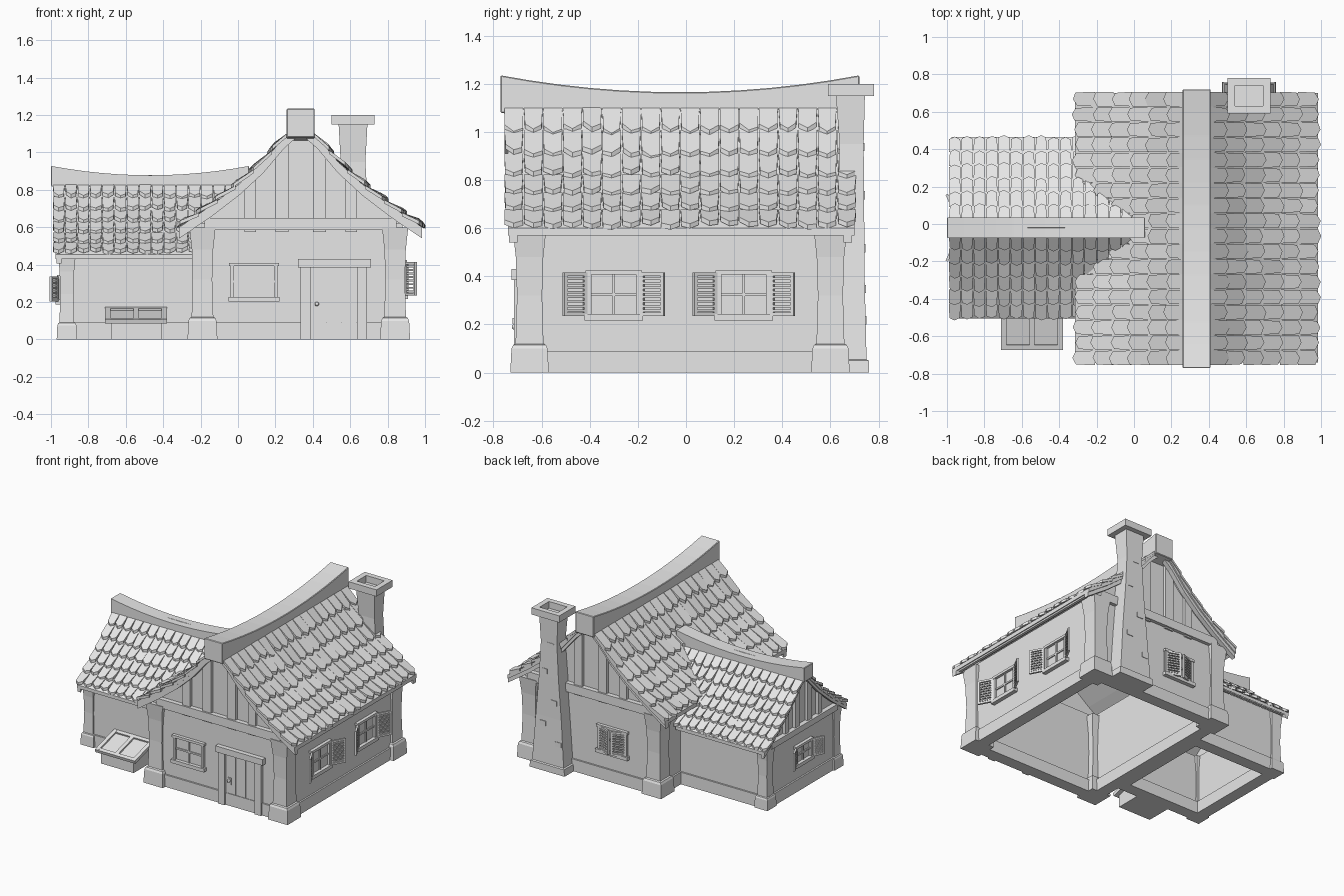
import bpy, bmesh, math, random
from mathutils import Matrix, Vector

random.seed(4)
cube = bpy.data.objects.get("Cube")
if cube:
    bpy.data.objects.remove(cube)

grey = bpy.data.materials.new("plain_grey")
grey.use_nodes = True
grey.diffuse_color = (0.8, 0.8, 0.8, 1)
grey.node_tree.nodes["Principled BSDF"].inputs["Base Color"].default_value = (0.8, 0.8, 0.8, 1)


def finish(name, bm, matrix=None):
    if matrix:
        bm.transform(matrix)
    bmesh.ops.recalc_face_normals(bm, faces=bm.faces)
    mesh = bpy.data.meshes.new(name)
    bm.to_mesh(mesh)
    bm.free()
    mesh.materials.append(grey)
    bpy.context.collection.objects.link(bpy.data.objects.new(name, mesh))


def box(bm, x0, x1, y0, y1, z0, z1, matrix=None):
    mid = Vector((x0 + x1, y0 + y1, z0 + z1)) / 2
    m = Matrix.Translation(mid) @ Matrix.Diagonal((x1 - x0, y1 - y0, z1 - z0, 1))
    bmesh.ops.create_cube(bm, size=1, matrix=matrix @ m if matrix else m)


def loft(bm, rings):
    rows = [[bm.verts.new(p) for p in ring] for ring in rings]
    n = len(rows[0])
    for a, b in zip(rows, rows[1:]):
        for i in range(n):
            j = (i + 1) % n
            bm.faces.new((a[i], a[j], b[j], b[i]))
    bm.faces.new(rows[0])
    bm.faces.new(rows[-1])


def square(cx, cy, z, hx, hy):
    return [(cx + a * hx, cy + b * hy, z) for a, b in ((-1, -1), (1, -1), (1, 1), (-1, 1))]


def wall_ring(bm, x0, x1, y0, y1, z0, z1, t):
    box(bm, x0, x1, y0, y0 + t, z0, z1)
    box(bm, x0, x1, y1 - t, y1, z0, z1)
    box(bm, x0, x0 + t, y0 + t, y1 - t, z0, z1)
    box(bm, x1 - t, x1, y0 + t, y1 - t, z0, z1)


# Hollow walls and the low plinth around them
for name, (x0, x1, y0, y1, top) in {"main": (-0.23, 0.88, -0.69, 0.64, 0.62),
                                    "wing": (-0.945, -0.2, -0.445, 0.395, 0.46)}.items():
    bm = bmesh.new()
    wall_ring(bm, x0, x1, y0, y1, 0.01, top, 0.05)
    finish(name + "_walls", bm)
    bm = bmesh.new()
    wall_ring(bm, x0 - 0.012, x1 + 0.012, y0 - 0.012, y1 + 0.012, 0, 0.09, 0.09)
    finish(name + "_plinth", bm)

# Corner posts with a pedestal and a waisted shaft
post = [(0, 0.08), (0.1, 0.075), (0.115, 0.068), (0.12, 0.058), (0.32, 0.052), (0.48, 0.057), (0.6, 0.07)]
for name, xs, ys, w, h in (("main_post", (-0.19, 0.84), (-0.65, 0.6), 1, 1),
                           ("wing_post", (-0.915,), (-0.42, 0.37), 0.68, 0.76)):
    for x in xs:
        for y in ys:
            bm = bmesh.new()
            loft(bm, [square(x, y, z * h, r * w, r * w) for z, r in post])
            finish(name, bm)

# Roof profiles: distance from the ridge, height
MAIN = [(0, 1.16), (0.09, 1.08), (0.2, 0.95), (0.33, 0.83), (0.48, 0.715), (0.65, 0.6)]
WING = [(0, 0.88), (0.06, 0.81), (0.17, 0.7), (0.32, 0.575), (0.485, 0.455)]


def lerp_table(table, v):
    for (a, p), (b, q) in zip(table, table[1:]):
        if v <= b:
            return p + (q - p) * (v - a) / (b - a)
    return table[-1][1]


def main_at(s, d, z):
    return (0.335 + d, s, z)


def wing_at(s, d, z):
    return (s, -0.02 + d, z)


def main_end(z):
    return 0.7


def wing_end(z):
    # where the wing roof runs into the slope of the main roof
    if z < 0.61:
        return -0.24
    return 0.335 - lerp_table([(h, d) for d, h in reversed(MAIN)], z) + 0.03


def sweep(name, at, prof, s0, end, thick):
    stations = [(-d, z) for d, z in reversed(prof)] + prof[1:]
    bm = bmesh.new()
    loft(bm, [[at(s0, d, z), at(end(z), d, z), at(end(z), d, z - thick), at(s0, d, z - thick)]
              for d, z in stations])
    finish(name, bm)


def tiles(name, at, prof, s0, s1, end, cols, rows, start):
    bm = bmesh.new()
    reach = prof[-1][0]
    step = (s1 - s0) / cols

    def spot(t, s, side, lift):
        d = start + (reach - start) * t
        slope = (prof[-2][1] - prof[-1][1]) / (prof[-1][0] - prof[-2][0])
        z = lerp_table(prof, d) if d <= reach else prof[-1][1] - (d - reach) * slope
        return at(s, side * d, z + lift)

    for side in (-1, 1):
        for r in range(rows):
            z_row = lerp_table(prof, start + (reach - start) * (r + 0.5) / rows)
            for c in range(cols):
                a, b = s0 + c * step, s0 + (c + 1) * step - 0.003
                if a > end(z_row):
                    continue
                b = min(b, end(z_row) + 0.04)
                t0 = max(0, (r - 0.1) / rows)
                low = (r + 1 + random.uniform(-0.08, 0.12)) / rows
                skew = random.uniform(-0.05, 0.05) / rows
                lift = random.uniform(0.02, 0.032)
                tilt = random.uniform(-0.005, 0.005)
                mid, pinch = (a + b) / 2, random.uniform(0, 0.006)
                outline = [(t0, a, 0.006), (t0, b, 0.006), (low + skew - 0.02, b - pinch, lift + tilt),
                           (low + 0.01, mid, lift), (low - skew - 0.02, a + pinch, lift - tilt)]
                loft(bm, [[spot(t, s, side, l - drop) for t, s, l in outline] for drop in (0, 0.02)])
    finish(name, bm)


sweep("main_roof_deck", main_at, MAIN, -0.74, main_end, 0.03)
sweep("wing_roof_deck", wing_at, WING, -0.975, wing_end, 0.025)
tiles("main_roof_tiles", main_at, MAIN, -0.755, 0.71, main_end, 18, 6, 0.065)
tiles("wing_roof_tiles", wing_at, WING, -0.99, 0.066, wing_end, 16, 6, 0.045)

# Barge boards under the roof edges
sweep("front_barge_board", main_at, MAIN, -0.735, lambda z: -0.7, 0.06)
sweep("back_barge_board", main_at, MAIN, 0.655, lambda z: 0.69, 0.06)
sweep("wing_barge_board", wing_at, WING, -0.97, lambda z: -0.945, 0.05)

# Eave boards
bm = bmesh.new()
for x in (-0.29, 0.94):
    box(bm, x, x + 0.02, -0.73, 0.68, 0.575, 0.61)
for y in (-0.49, 0.43):
    box(bm, -0.96, -0.24, y, y + 0.02, 0.435, 0.465)
finish("eave_boards", bm)


# Gable walls with a cross beam and upright studs
def gable(name, at, prof, face, inward, half, base, k):
    def under(d):
        return lerp_table(prof, abs(d)) - 0.02
    bm = bmesh.new()
    ds = [half * (i / 8 - 1) for i in range(17)]
    shape = [(-half, base)] + [(d, under(d)) for d in ds] + [(half, base)]
    loft(bm, [[at(s, d, z) for d, z in shape] for s in (face, face + inward * 0.03)])
    finish(name + "_wall", bm)
    bm = bmesh.new()
    out = face - inward * 0.022
    for c, w in ((-0.27, 0.03), (-0.1, 0.035), (0.1, 0.035), (0.27, 0.03)):
        a, b = (c - w) * k, (c + w) * k
        shape = [(a, base), (a, under(a)), (b, under(b)), (b, base)]
        loft(bm, [[at(s, d, z) for d, z in shape] for s in (face, out)])
    w = half * 0.95
    shape = [(-w, base + 0.01), (-w, base + 0.075 * k), (w, base + 0.075 * k), (w, base + 0.01)]
    loft(bm, [[at(s, d, z) for d, z in shape] for s in (face, face - inward * 0.035)])
    finish(name + "_beams", bm)


gable("front_gable", main_at, MAIN, -0.68, 1, 0.54, 0.575, 1)
gable("back_gable", main_at, MAIN, 0.63, -1, 0.54, 0.575, 1)
gable("wing_gable", wing_at, WING, -0.935, 1, 0.41, 0.43, 0.72)


# Sagging ridge beams
def ridge(name, at, s0, s1, width, low, high, sag):
    bm = bmesh.new()
    rings = []
    for i in range(13):
        u = i / 6 - 1
        drop, s = sag * (1 - u * u), s0 + (s1 - s0) * i / 12
        rings.append([at(s, d, z - drop) for d, z in
                      ((-width, low), (width, low), (width, high), (-width, high))])
    loft(bm, rings)
    edges = [e for e in bm.edges if e.calc_length() > 0.09 or len(e.link_faces) == 2 and e.calc_face_angle(0) > 1]
    bmesh.ops.bevel(bm, geom=edges, offset=0.004, segments=1, affect='EDGES')
    finish(name, bm)


ridge("main_ridge_beam", main_at, -0.77, 0.72, 0.075, 1.08, 1.235, 0.07)
ridge("wing_ridge_beam", wing_at, -1.0, 0.06, 0.054, 0.82, 0.928, 0.05)


# Windows, built facing the front and then turned onto their wall
def shutter(bm, hinge, side, angle, w, h):
    m = Matrix.Translation((hinge, -0.012, 0)) @ Matrix.Rotation(-side * angle, 4, 'Z')
    x0, x1 = sorted((0, side * w))
    for a in (x0, x1 - 0.014):
        box(bm, a, a + 0.014, -0.014, 0, -h / 2, h / 2, m)
    for z in (-h / 2, h / 2 - 0.014):
        box(bm, x0, x1, -0.014, 0, z, z + 0.014, m)
    for i in range(8):
        z = -h / 2 + 0.014 + (h - 0.028) * (i + 0.5) / 8
        box(bm, x0 + 0.01, x1 - 0.01, -0.012, -0.002, z - 0.006, z + 0.004, m)


def window(name, pos, turn, w, h, shutters=None):
    m = Matrix.Translation(pos) @ Matrix.Rotation(math.radians(turn), 4, 'Z')
    a, b, f = w / 2, h / 2, 0.018
    bm = bmesh.new()
    for side in (-1, 1):
        x0, x1 = sorted((side * a, side * (a - f)))
        box(bm, x0, x1, -0.02, 0.02, -b, b)
    box(bm, -a - 0.008, a + 0.008, -0.024, 0.02, b - f, b)
    box(bm, -a - 0.012, a + 0.012, -0.03, 0.02, -b - 0.008, -b + f)
    box(bm, -0.006, 0.006, -0.012, 0, -b, b)
    box(bm, -a, a, -0.012, 0, -0.006, 0.006)
    box(bm, -a, a, -0.004, 0.002, -b, b)
    finish(name, bm, m)
    if shutters:
        bm = bmesh.new()
        angle, sw = shutters
        for side in (-1, 1):
            shutter(bm, side * (a + 0.005), side, math.radians(angle), sw, h * 0.9)
        finish(name + "_shutters", bm, m)


window("front_window", (0.085, -0.69, 0.31), 0, 0.25, 0.2)
window("left_side_window_front", (0.88, -0.3, 0.325), 90, 0.22, 0.2, (28, 0.11))
window("left_side_window_back", (0.88, 0.24, 0.325), 90, 0.22, 0.2, (28, 0.11))
window("back_window", (0.15, 0.64, 0.31), 180, 0.24, 0.2, (160, 0.12))
window("wing_window", (-0.945, -0.02, 0.27), -90, 0.19, 0.15, (25, 0.09))

# Front door
bm = bmesh.new()
for x in (0.335, 0.635):
    box(bm, x, x + 0.055, -0.715, -0.66, 0, 0.39)
box(bm, 0.32, 0.71, -0.725, -0.66, 0.385, 0.43)
finish("door_frame", bm)
bm = bmesh.new()
for i in range(3):
    x = 0.39 + i * 0.082
    box(bm, x, x + 0.08, -0.698, -0.67, 0.005, 0.385)
finish("door", bm)
bm = bmesh.new()
box(bm, 0.41, 0.435, -0.705, -0.69, 0.16, 0.21)
bmesh.ops.create_uvsphere(bm, u_segments=10, v_segments=6, radius=0.012,
                          matrix=Matrix.Translation((0.422, -0.712, 0.19)))
finish("door_handle", bm)

# Cold frame with a sloping two pane lid
bm = bmesh.new()
loft(bm, [[(x, -0.645, 0), (x, -0.44, 0), (x, -0.44, 0.15), (x, -0.645, 0.09)] for x in (-0.68, -0.41)])
finish("cold_frame_box", bm)
bm = bmesh.new()
m = Matrix.Translation((-0.545, -0.67, 0.095)) @ Matrix.Rotation(math.radians(16), 4, 'X')
box(bm, -0.16, 0.16, 0.005, 0.235, -0.008, 0.002, m)
for x in (-0.165, -0.014, 0.137):
    box(bm, x, x + 0.028, 0, 0.24, -0.01, 0.014, m)
for y in (0, 0.212):
    box(bm, -0.165, 0.165, y, y + 0.028, -0.01, 0.0135, m)
finish("cold_frame_lid", bm)

# Chimney with a flared foot, a hollow cap and a few raised stones
bm = bmesh.new()
loft(bm, [square(0.615, y, z, hx, hy) for z, y, hx, hy in
          ((0, 0.68, 0.145, 0.08), (0.05, 0.68, 0.14, 0.08), (0.055, 0.68, 0.13, 0.07), (0.4, 0.68, 0.105, 0.062),
           (0.7, 0.685, 0.08, 0.055), (0.95, 0.688, 0.066, 0.05), (1.15, 0.683, 0.077, 0.06))])
finish("chimney_stack", bm)
bm = bmesh.new()
wall_ring(bm, 0.5, 0.73, 0.59, 0.78, 1.15, 1.2, 0.04)
finish("chimney_cap", bm)
bm = bmesh.new()
for x, z in ((0.53, 0.2), (0.66, 0.33), (0.57, 0.5), (0.65, 0.72), (0.6, 0.92)):
    box(bm, x - 0.025, x + 0.025, 0.7, 0.752 - z * 0.012, z, z + 0.035)
finish("chimney_stones", bm)
